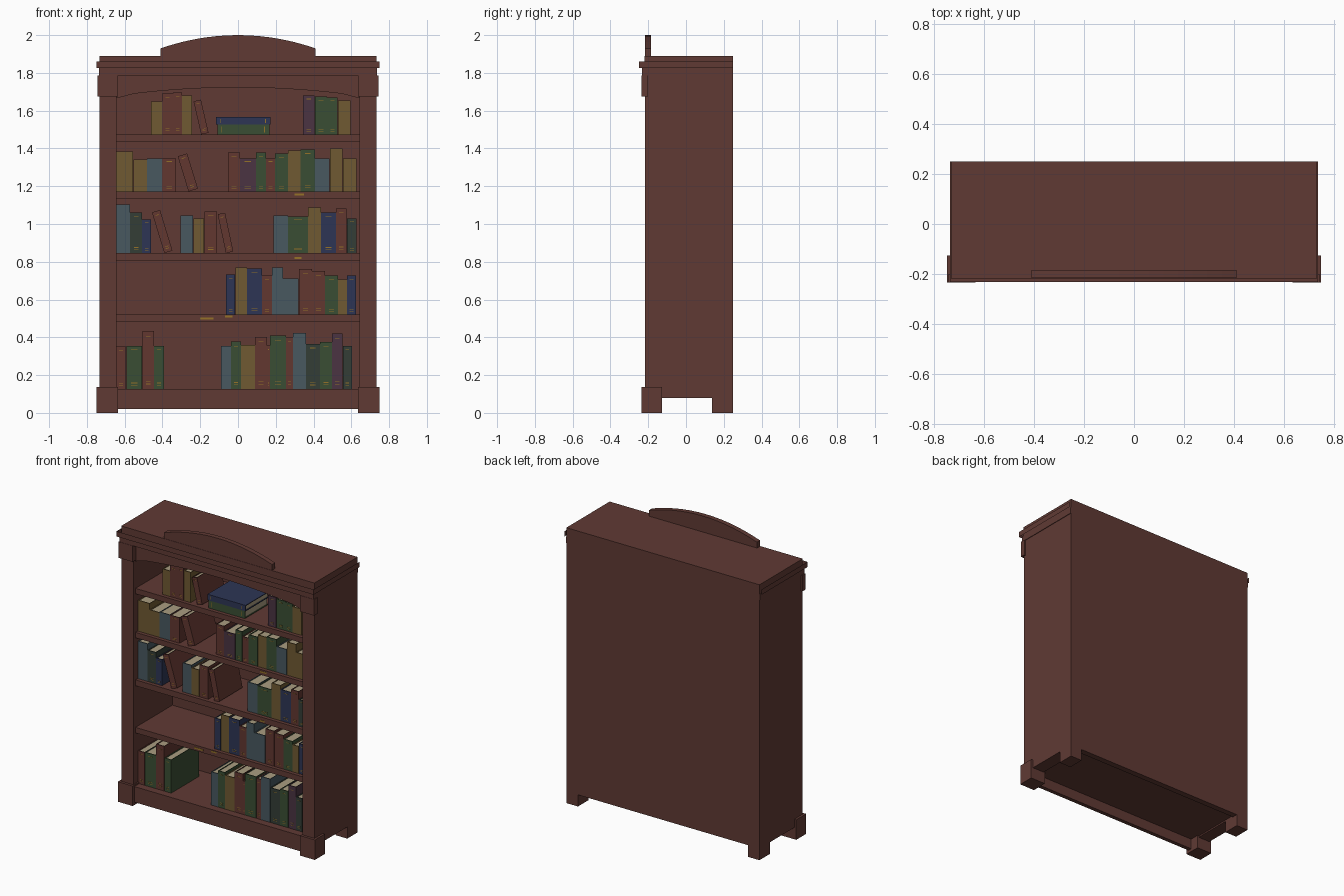
import bpy, bmesh, math
from mathutils import Matrix, Vector

if "Cube" in bpy.data.objects:
    bpy.data.objects.remove(bpy.data.objects["Cube"])

# ---- colours ----
COL = {
    "wood": (0.117, 0.042, 0.034), "russet": (0.122, 0.038, 0.030),
    "mustard": (0.162, 0.102, 0.032), "green": (0.042, 0.076, 0.034),
    "dark_green": (0.034, 0.048, 0.037), "navy": (0.026, 0.036, 0.091),
    "slate": (0.065, 0.098, 0.117), "purple": (0.069, 0.034, 0.054),
    "cream_paper": (0.40, 0.34, 0.22), "gold": (0.305, 0.171, 0.021)}
MATS = {}
for n, c in COL.items():
    m = bpy.data.materials.new(n)
    m.diffuse_color = (*c, 1)
    m.use_nodes = True
    m.node_tree.nodes["Principled BSDF"].inputs["Base Color"].default_value = m.diffuse_color
    MATS[n] = m
NAMES = list(COL)
KEY = dict(r="russet", m="mustard", g="green", d="dark_green", n="navy", s="slate", p="purple")


def add_box(bm, x0, x1, y0, y1, z0, z1, mat="wood", mtx=None):
    vs = [bm.verts.new((x, y, z)) for z in (z0, z1) for y in (y0, y1) for x in (x0, x1)]
    if mtx:
        for v in vs:
            v.co = mtx @ v.co
    for q in ((0, 2, 3, 1), (4, 5, 7, 6), (0, 1, 5, 4), (2, 6, 7, 3), (0, 4, 6, 2), (1, 3, 7, 5)):
        bm.faces.new([vs[i] for i in q]).material_index = NAMES.index(mat)


def finish(bm, name, mats=("wood",)):
    me = bpy.data.meshes.new(name)
    bm.to_mesh(me)
    bm.free()
    for n in mats:
        me.materials.append(MATS[n])
    ob = bpy.data.objects.new(name, me)
    bpy.context.collection.objects.link(ob)
    return ob


def box(name, *b):
    bm = bmesh.new()
    add_box(bm, *b)
    return finish(bm, name)


def pair(name, x0, x1, *b):
    bm = bmesh.new()
    add_box(bm, x0, x1, *b)
    add_box(bm, -x1, -x0, *b)
    return finish(bm, name)


def plate(name, pts, y0, y1):
    # outline in x,z extruded along y
    bm = bmesh.new()
    f = bm.faces.new([bm.verts.new((x, y0, z)) for x, z in pts])
    r = bmesh.ops.extrude_face_region(bm, geom=[f])
    for v in r["geom"]:
        if isinstance(v, bmesh.types.BMVert):
            v.co.y = y1
    bmesh.ops.recalc_face_normals(bm, faces=bm.faces)
    return finish(bm, name)


# ---- carcass ----
pair("side_panel", 0.645, 0.733, -0.20, 0.25, 0.08, 1.785)
box("back_panel", -0.645, 0.645, 0.21, 0.25, 0.08, 1.785)
pair("pilaster", 0.642, 0.733, -0.217, -0.20, 0.137, 1.675)
pair("pilaster_capital", 0.635, 0.743, -0.235, -0.20, 1.675, 1.785)
pair("front_foot", 0.635, 0.748, -0.235, -0.127, 0.0, 0.137)
pair("back_foot", 0.645, 0.733, 0.138, 0.25, 0.0, 0.08)
box("base_rail", -0.635, 0.635, -0.217, -0.19, 0.02, 0.127)
box("bottom_board", -0.645, 0.645, -0.19, 0.21, 0.09, 0.127)
SHELVES = [(0.482, 0.52), (0.806, 0.846), (1.135, 1.172), (1.437, 1.474)]
for i, (a, b) in enumerate(SHELVES):
    box("shelf_%d" % (i + 1), -0.645, 0.645, -0.19, 0.21, a, b)

# ---- top ----
box("frieze", -0.737, 0.737, -0.233, 0.25, 1.785, 1.825)
box("top_board", -0.733, 0.733, -0.219, 0.25, 1.825, 1.89)
bm = bmesh.new()   # cornice strip, open at top and back
path = [(-0.748, 0.25), (-0.748, -0.249), (0.748, -0.249), (0.748, 0.25)]
lo = [bm.verts.new((x, y, 1.825)) for x, y in path]
hi = [bm.verts.new((x, y, 1.861)) for x, y in path]
for i in range(3):
    bm.faces.new((lo[i], lo[i + 1], hi[i + 1], hi[i]))
finish(bm, "cornice_strip")

N = 14
arc = [-1 + 2 * i / N for i in range(N + 1)]
plate("pediment", [(-0.41, 1.89), (0.41, 1.89)] +
      [(-0.41 * t, 1.93 + 0.07 * (1 - t * t)) for t in arc], -0.217, -0.184)
plate("arched_apron", [(0.645, 1.785), (-0.645, 1.785), (-0.645, 1.665)] +
      [(0.55 * t, 1.69 + 0.033 * (1 - t * t)) for t in arc] + [(0.645, 1.665)], -0.20, -0.185)

# ---- books ----
FRONT = -0.165


def add_book(bm, w, h, d, col, mtx):
    t, s = 0.004, 0.006
    add_box(bm, 0, w, 0, s, 0, h, col, mtx)                  # spine
    add_box(bm, 0, t, s, d, 0, h, col, mtx)                  # covers
    add_box(bm, w - t, w, s, d, 0, h, col, mtx)
    add_box(bm, t, w - t, s, d - 0.005, 0.003, h - 0.005, "cream_paper", mtx)
    if col not in ("mustard", "slate"):                      # gilt bands
        for f in (0.08, 0.13, 0.9):
            add_box(bm, w * 0.3, w * 0.7, -0.001, 0.001, h * f, h * f + 0.003, "gold", mtx)


def row(name, z, x, cols, widths, heights, d=0.26):
    bm = bmesh.new()
    for c, w, h in zip(cols, widths, heights):
        w /= 1000
        mtx = Matrix.Translation((x + 0.0005, FRONT, z))
        add_book(bm, w - 0.001, h / 1000, d, KEY[c], mtx)
        x += w
    finish(bm, name, NAMES)


def leaning(name, z, x, w, h, deg):
    bm = bmesh.new()
    mtx = Matrix.Translation((x, FRONT, z)) @ Matrix.Rotation(-math.radians(deg), 4, "Y")
    add_book(bm, w, h, 0.25, "russet", mtx)
    finish(bm, name, NAMES)


Z0, Z1, Z2, Z3, Z4 = [0.127] + [b for a, b in SHELVES]
row("books_bottom_left", Z0, -0.645, "rgrg", (53, 85, 63, 53), (225, 228, 307, 228), 0.30)
row("books_bottom_right", Z0, -0.09, "sgmrrgrsdgpd",
    (53, 53, 74, 63, 16, 85, 37, 69, 74, 63, 58, 48),
    (228, 250, 233, 276, 230, 284, 276, 297, 239, 249, 294, 228))
row("books_second", Z1, -0.063, "nmnrssrrgmn",
    (48, 63, 79, 53, 58, 84, 69, 69, 69, 48, 48),
    (212, 249, 244, 207, 249, 191, 241, 230, 207, 186, 207))
row("books_third_left", Z2, -0.645, "sdn", (74, 63, 48), (257, 215, 178))
row("books_third_middle", Z2, -0.306, "smr", (69, 58, 69), (199, 183, 220))
row("books_third_right", Z2, 0.187, "sgmnrd", (77, 106, 69, 79, 58, 53),
    (200, 194, 241, 215, 236, 183))
row("books_fourth_left", Z3, -0.645, "mmsr", (90, 74, 79, 74), (212, 170, 175, 175))
row("books_fourth_right", Z3, -0.053, "rpgrgmgsmm",
    (63, 85, 53, 48, 69, 66, 76, 79, 69, 73),
    (207, 175, 207, 175, 200, 217, 222, 175, 228, 175))
row("books_top_left", Z4, -0.46, "mrrm", (58, 58, 48, 53), (175, 217, 223, 207))
row("books_top_right", Z4, 0.343, "pggm", (63, 66, 56, 69), (207, 200, 196, 180))
leaning("leaning_book_third_a", Z2, -0.39, 0.045, 0.225, 17)
leaning("leaning_book_third_b", Z2, -0.064, 0.04, 0.21, 12)
leaning("leaning_book_fourth", Z3, -0.262, 0.052, 0.195, 17)
leaning("leaning_book_top", Z4, -0.195, 0.04, 0.18, 13)


# ---- lying stack: spine faces front ----
def lying(name, x0, x1, z0, z1, d, col):
    bm = bmesh.new()
    t = 0.005
    y0, y1 = FRONT, FRONT + d
    add_box(bm, x0, x1, y0, y0 + t, z0, z1, col)
    add_box(bm, x0, x1, y0 + t, y1, z0, z0 + t, col)
    add_box(bm, x0, x1, y0 + t, y1, z1 - t, z1, col)
    add_box(bm, x0 + t, x1 - t, y0 + t, y1 - t, z0 + t, z1 - t, "cream_paper")
    for x in (x0 + 0.02, x1 - 0.03):
        add_box(bm, x, x + 0.004, y0 - 0.001, y0 + 0.001, z0 + 0.01, z1 - 0.01, "gold")
    finish(bm, name, NAMES)


lying("lying_book_lower", -0.108, 0.168, Z4, Z4 + 0.052, 0.25, "green")
lying("lying_book_upper", -0.116, 0.173, Z4 + 0.052, Z4 + 0.092, 0.25, "navy")

# ---- small gilt marks on the shelf edges ----
bm = bmesh.new()
for x0, x1, z in ((-0.20, -0.13, 0.495), (-0.07, -0.03, 0.505), (0.30, 0.335, 0.815), (0.30, 0.35, 1.152)):
    add_box(bm, x0, x1, -0.192, -0.189, z, z + 0.01, "gold")
finish(bm, "gilt_marks", NAMES)
